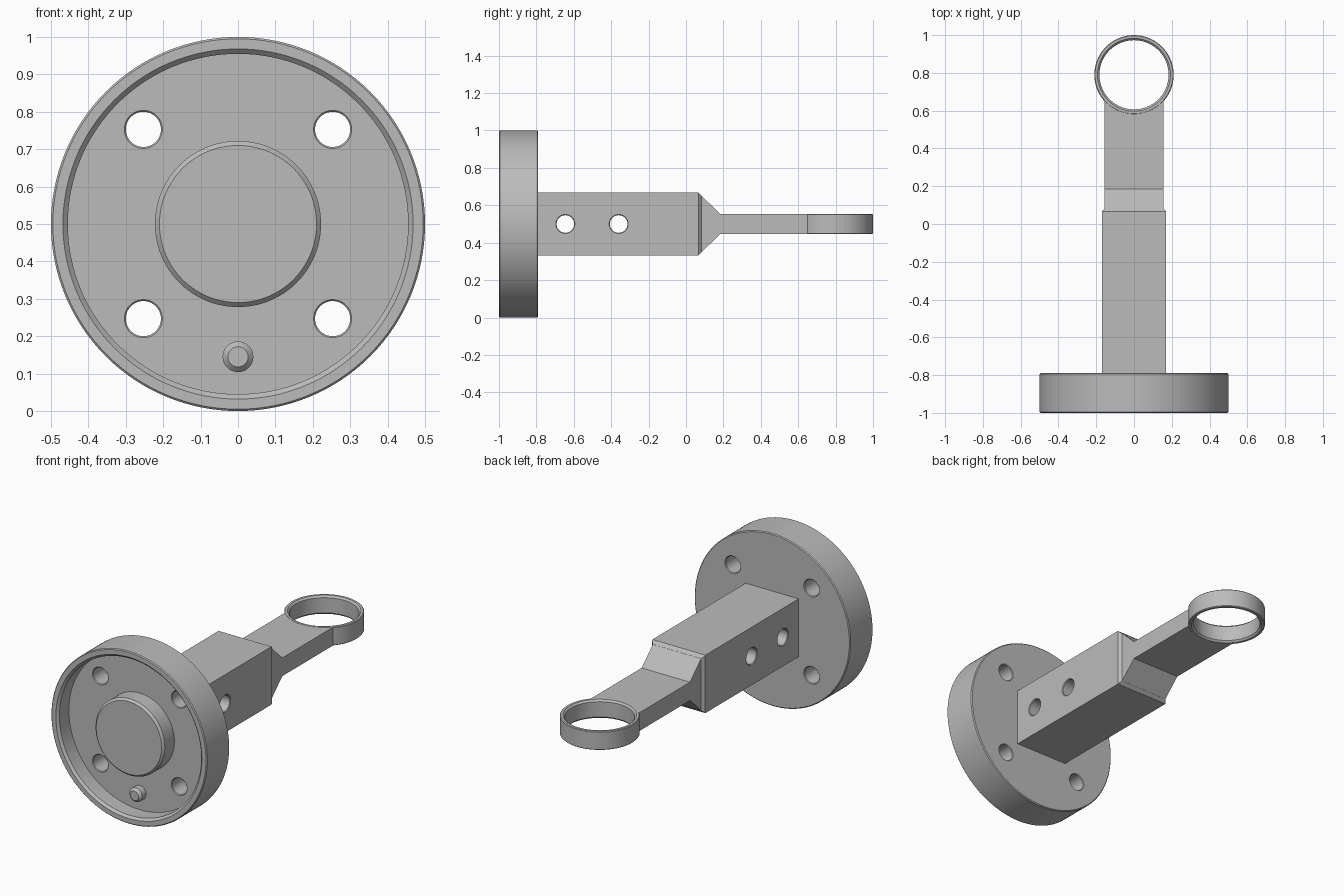
import bpy, bmesh, math
from mathutils import Matrix, Vector

cube = bpy.data.objects.get("Cube")
if cube:
    bpy.data.objects.remove(cube)

GREY = (0.5, 0.5, 0.5, 1)
steel = bpy.data.materials.new("grey_metal")
steel.use_nodes = True
steel.diffuse_color = GREY
steel.node_tree.nodes["Principled BSDF"].inputs["Base Color"].default_value = GREY

AXES = {"x": Matrix.Rotation(math.pi / 2, 4, "Y"),
        "y": Matrix.Rotation(-math.pi / 2, 4, "X"),
        "z": Matrix.Identity(4)}
MID = 0.5  # height of the centre line


def finish(name, bm):
    bmesh.ops.recalc_face_normals(bm, faces=bm.faces)
    mesh = bpy.data.meshes.new(name)
    bm.to_mesh(mesh)
    bm.free()
    mesh.materials.append(steel)
    ob = bpy.data.objects.new(name, mesh)
    bpy.context.collection.objects.link(ob)
    return ob


def revolve(name, profile, axis, at, steps=64, closed=False):
    """Spin (radius, height) points round an axis through a point."""
    bm = bmesh.new()
    verts = [bm.verts.new((r, 0, h)) for r, h in profile]
    pairs = list(zip(verts, verts[1:]))
    if closed:
        pairs.append((verts[-1], verts[0]))
    edges = [bm.edges.new(p) for p in pairs]
    bmesh.ops.spin(bm, geom=verts + edges, cent=(0, 0, 0), axis=(0, 0, 1),
                   angle=2 * math.pi, steps=steps)
    bmesh.ops.remove_doubles(bm, verts=bm.verts, dist=1e-5)
    bm.transform(Matrix.Translation(Vector(at)) @ AXES[axis])
    return finish(name, bm)


def prism(name, upper, half_width, chamfer=0):
    """Extrude an upper (y, z) outline, mirrored below the centre line, across x."""
    outline = upper + [(y, -z) for y, z in reversed(upper)]
    bm = bmesh.new()
    face = bm.faces.new([bm.verts.new((-half_width, y, MID + z)) for y, z in outline])
    moved = bmesh.ops.extrude_face_region(bm, geom=[face])["geom"]
    bmesh.ops.translate(bm, vec=(2 * half_width, 0, 0),
                        verts=[v for v in moved if isinstance(v, bmesh.types.BMVert)])
    if chamfer:
        end = max(y for y, z in upper)
        edges = [e for e in bm.edges if all(abs(v.co.y - end) < 1e-4 for v in e.verts)
                 and abs(e.verts[0].co.x - e.verts[1].co.x) < 1e-4]
        bmesh.ops.bevel(bm, geom=edges, offset=chamfer, segments=1, affect="EDGES")
    return finish(name, bm)


def select_only(ob):
    bpy.ops.object.select_all(action="DESELECT")
    ob.select_set(True)
    bpy.context.view_layer.objects.active = ob


def cut(ob, cutter):
    cutter.hide_render = True
    mod = ob.modifiers.new("cut", "BOOLEAN")
    mod.operation, mod.solver, mod.object = "DIFFERENCE", "EXACT", cutter
    select_only(ob)
    bpy.ops.object.modifier_apply(modifier=mod.name)
    bpy.data.objects.remove(cutter)


def hole(ob, axis, at, start, end, r=0.047):
    """Round through hole with small countersinks where it meets both faces."""
    o, c = 0.01, 0.004
    flare = r + c + o
    cut(ob, revolve("hole_cutter",
                    [(0, start - o), (flare, start - o), (r, start + c),
                     (r, end - c), (flare, end + o), (0, end + o)], axis, at, 40))


# Flange: dished disc with a raised boss in the middle
flange = revolve("flange", [
    (0, 0), (0.21, 0), (0.222, 0.012), (0.222, 0.1), (0.455, 0.1), (0.455, 0.013),
    (0.468, 0), (0.495, 0), (0.5, 0.005), (0.5, 0.205), (0.495, 0.21), (0, 0.21)],
    "y", (0, -1, MID), 128)
for sx in (-1, 1):
    for sz in (-1, 1):
        hole(flange, "y", (sx * 0.253, -1, MID + sz * 0.253), 0.1, 0.21)

# Locating pin on the dish floor
pin = revolve("locating_pin", [(0, 0.05), (0.027, 0.05), (0.041, 0.064),
                               (0.041, 0.11), (0, 0.11)], "y", (0, -1, 0.145), 40)

# Square neck with two cross holes
neck = prism("neck", [(-0.8, 0.168), (0.065, 0.168), (0.083, 0.151)], 0.17, 0.015)
for y in (-0.645, -0.36):
    hole(neck, "x", (0, y, MID), -0.17, 0.17)

# Flat arm tapering out of the neck, scooped to fit the eye
arm = prism("arm", [(0, 0.158), (0.075, 0.158), (0.185, 0.053), (0.75, 0.053)], 0.155)
cut(arm, revolve("scoop_cutter", [(0, -0.2), (0.2, -0.2), (0.2, 0.2), (0, 0.2)],
                 "z", (0, 0.79, MID), 96))

# Eye ring at the tip
ring = revolve("eye_ring", [
    (0.183, -0.044), (0.193, -0.054), (0.206, -0.054), (0.21, -0.05),
    (0.21, 0.05), (0.206, 0.054), (0.193, 0.054), (0.183, 0.044)],
    "z", (0, 0.79, MID), 96, closed=True)

for ob in (flange, pin, neck, arm, ring):
    select_only(ob)
    bpy.ops.object.shade_smooth_by_angle(angle=math.radians(30))
